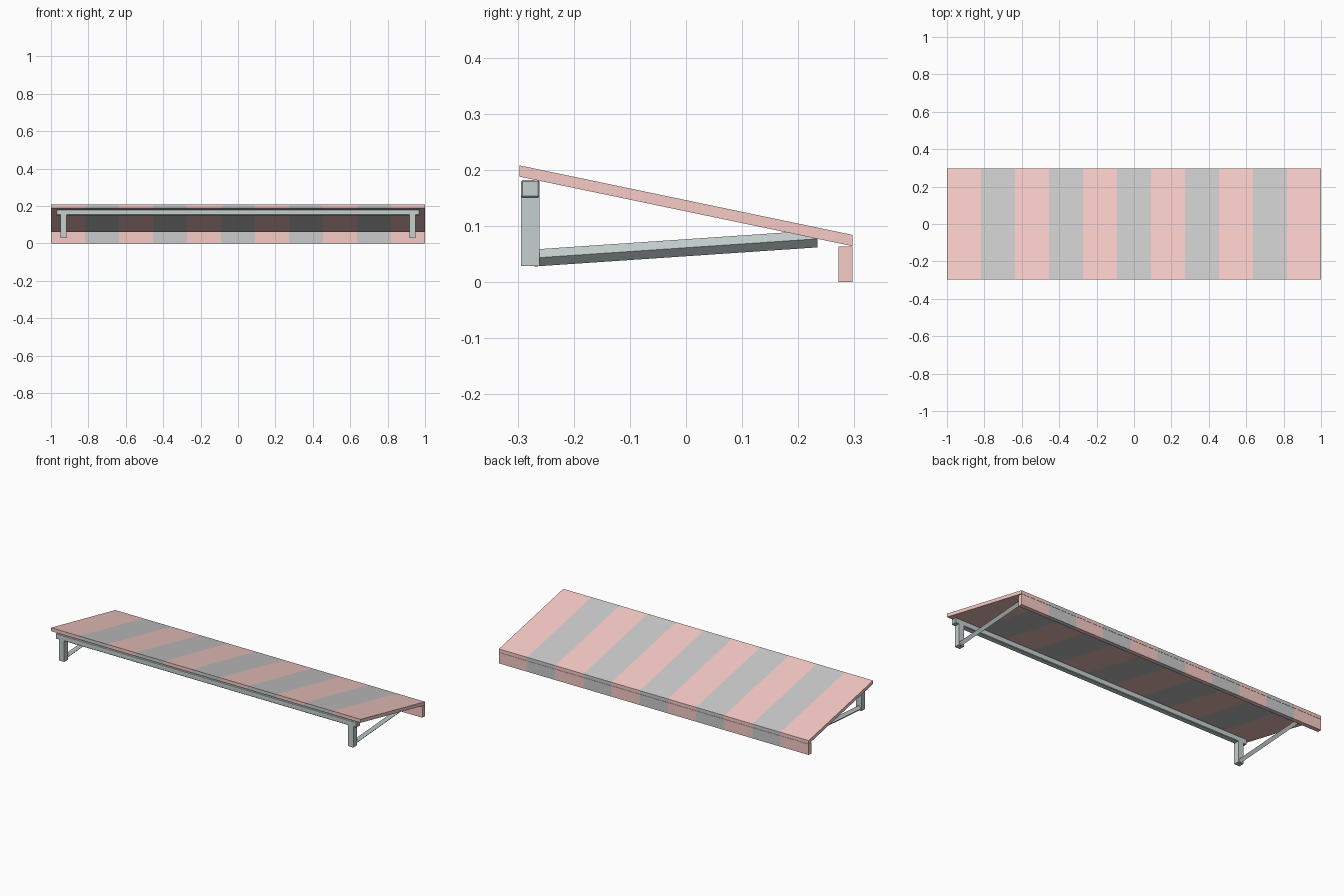
import bpy, bmesh, math
from mathutils import Vector

if "Cube" in bpy.data.objects:
    bpy.data.objects.remove(bpy.data.objects["Cube"])


def material(name, color):
    m = bpy.data.materials.new(name)
    m.diffuse_color = (*color, 1)
    m.use_nodes = True
    m.node_tree.nodes["Principled BSDF"].inputs["Base Color"].default_value = m.diffuse_color
    return m


PINK = material("pink_fabric", (0.93, 0.60, 0.57))
PALE = material("pale_grey_fabric", (0.75, 0.75, 0.75))
METAL = material("frame_metal", (0.56, 0.63, 0.62))
STRIPES = 11


def finish(name, bm, mats):
    bmesh.ops.recalc_face_normals(bm, faces=bm.faces)
    me = bpy.data.meshes.new(name)
    bm.to_mesh(me)
    bm.free()
    for m in mats:
        me.materials.append(m)
    ob = bpy.data.objects.new(name, me)
    bpy.context.collection.objects.link(ob)
    return ob


def striped(name, profile):
    """Sweep a (y, z) profile along x, alternating colour per stripe."""
    bm = bmesh.new()
    rings = [[bm.verts.new((-1 + 2 * i / STRIPES, y, z)) for y, z in profile]
             for i in range(STRIPES + 1)]
    n = len(profile)
    for i in range(STRIPES):
        for j in range(n):
            k = (j + 1) % n
            f = bm.faces.new((rings[i][j], rings[i][k], rings[i + 1][k], rings[i + 1][j]))
            f.material_index = i % 2
    bm.faces.new(rings[0])
    bm.faces.new(rings[-1])
    return finish(name, bm, (PINK, PALE))


def box(name, lo, hi, bevel=0):
    bm = bmesh.new()
    bmesh.ops.create_cube(bm, size=1)
    lo, hi = Vector(lo), Vector(hi)
    for v in bm.verts:
        v.co = (lo + hi) / 2 + v.co * (hi - lo)
    ob = finish(name, bm, (METAL,))
    if bevel:
        mod = ob.modifiers.new("bevel", 'BEVEL')
        mod.width = bevel
        mod.segments = 1
    return ob


def diamond_arm(name, x, start, end, r):
    """Square bar standing on its edge, with vertical end cuts."""
    bm = bmesh.new()
    rings = [[bm.verts.new((x + dx * r, y, z + dz * r))
              for dx, dz in ((1, 0), (0, 1), (-1, 0), (0, -1))] for y, z in (start, end)]
    for j in range(4):
        k = (j + 1) % 4
        bm.faces.new((rings[0][j], rings[0][k], rings[1][k], rings[1][j]))
    bm.faces.new(rings[0])
    bm.faces.new(rings[1])
    return finish(name, bm, (METAL,))


# sloping canopy and hanging valance
striped("canopy", [(-0.297, 0.188), (0.297, 0.064), (0.297, 0.084), (-0.297, 0.208)])
striped("valance", [(0.272, 0.0), (0.297, 0.0), (0.297, 0.063), (0.272, 0.063)])

# long support bar under the high edge
box("support_bar", (-0.972, -0.294, 0.150), (0.972, -0.261, 0.182), 0.003)

# posts and folding arms on both sides
for side, s in (("left", -1), ("right", 1)):
    x = s * 0.933
    box(side + "_post", (x - 0.017, -0.294, 0.029), (x + 0.017, -0.261, 0.178))
    diamond_arm(side + "_arm", x, (-0.270, 0.043), (0.234, 0.077), 0.0152)
